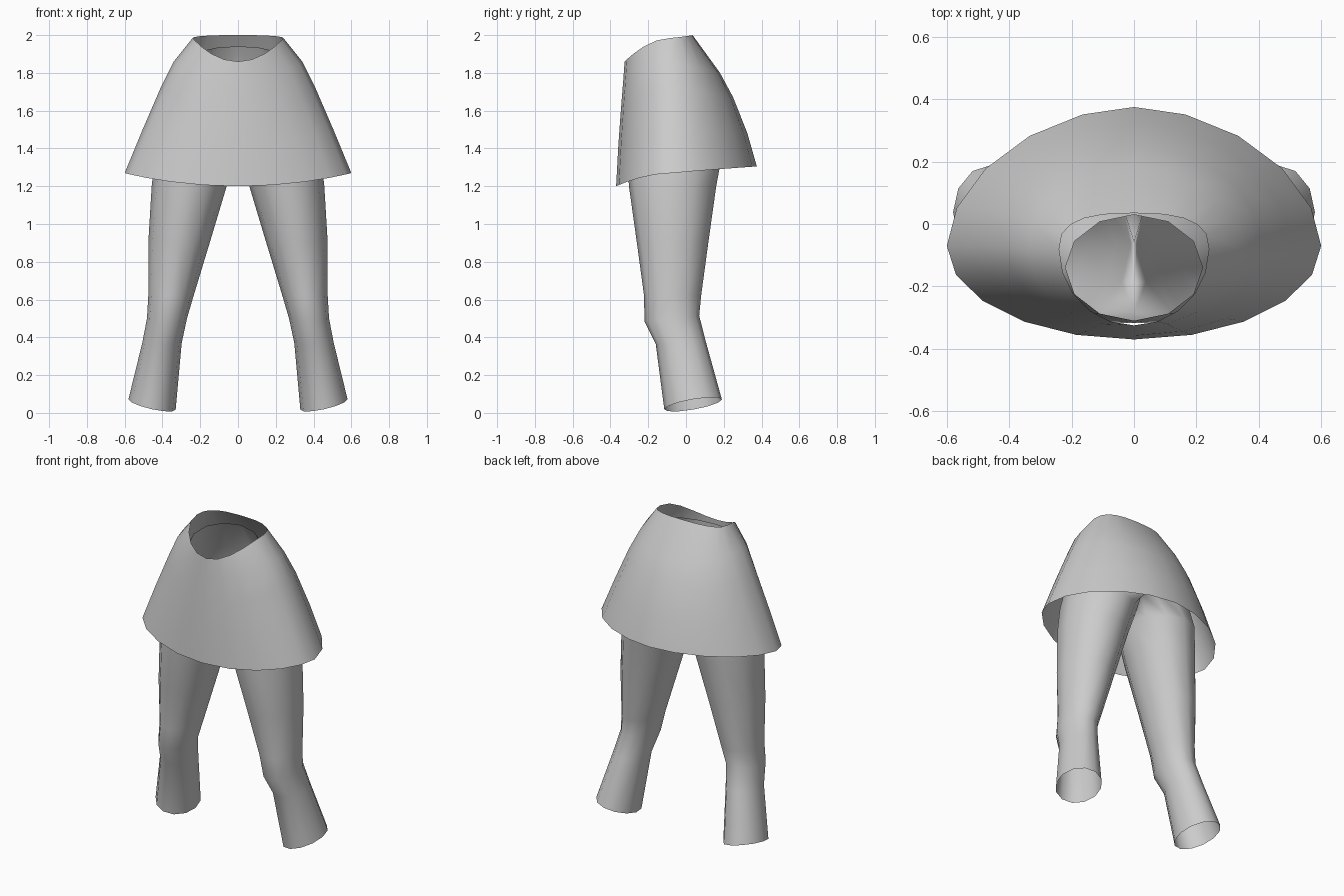
import bpy, bmesh, math

if "Cube" in bpy.data.objects:
    bpy.data.objects.remove(bpy.data.objects["Cube"])

grey = bpy.data.materials.new("plain grey")
grey.diffuse_color = (0.6, 0.6, 0.6, 1)
grey.use_nodes = True
grey.node_tree.nodes["Principled BSDF"].inputs["Base Color"].default_value = grey.diffuse_color


def spow(v, e):
    """Signed power, for rounded-square cross-sections."""
    return math.copysign(abs(v) ** e, v)


def loft(name, rings, drop_centre=False):
    """Open tube through rings of equal point count."""
    bm = bmesh.new()
    loops = [[bm.verts.new(p) for p in ring] for ring in rings]
    n = len(loops[0])
    for a, b in zip(loops, loops[1:]):
        for i in range(n):
            j = (i + 1) % n
            quad = (a[i], a[j], b[j], b[i])
            if drop_centre and all(v.co.x < 1e-5 for v in quad):
                continue
            bm.faces.new(quad).smooth = True
    bmesh.ops.delete(bm, geom=[v for v in bm.verts if not v.link_faces], context='VERTS')
    bmesh.ops.remove_doubles(bm, verts=bm.verts, dist=1e-4)
    bmesh.ops.recalc_face_normals(bm, faces=bm.faces)
    mesh = bpy.data.meshes.new(name)
    bm.to_mesh(mesh)
    bm.free()
    mesh.materials.append(grey)
    obj = bpy.data.objects.new(name, mesh)
    bpy.context.collection.objects.link(obj)
    return obj


# Skirt: half width, side y, front y, back y, front z, side z, back z, back squareness
def skirt_ring(hw, ys, yf, yb, zf, zs, zb, e, n=20):
    pts = []
    for i in range(n):
        a = 2 * math.pi * i / n
        c, s = math.cos(a), math.sin(a)
        if s < -1e-6:
            pts.append((hw * c, ys + (ys - yf) * s, zs + (zf - zs) * abs(s) ** 1.9))
        else:
            s = max(s, 0)
            pts.append((hw * spow(c, e), ys + (yb - ys) * s ** e, zs + (zb - zs) * s))
    return pts


loft("skirt", [skirt_ring(*r) for r in (
    (0.60, -0.07, -0.370, 0.375, 1.20, 1.27, 1.305, 1.10),
    (0.505, -0.07, -0.358, 0.325, 1.42, 1.50, 1.48, 1.05),
    (0.41, -0.07, -0.345, 0.250, 1.60, 1.72, 1.67, 1.00),
    (0.34, -0.08, -0.333, 0.180, 1.75, 1.86, 1.80, 0.95),
    (0.24, -0.08, -0.325, 0.035, 1.86, 1.985, 2.00, 0.75))])


# Leg and half pelvis: z, inner x, outer x, front y, back y, z slope along x and y
def leg_ring(z, xi, xo, yf, yb, tx, ty, n=12):
    cx, cy, rx, ry = (xi + xo) / 2, (yf + yb) / 2, (xo - xi) / 2, (yb - yf) / 2
    pts = []
    for i in range(n):
        a = 2 * math.pi * i / n
        dx, dy = rx * math.cos(a), ry * math.sin(a)
        x = max(0, cx + dx)
        pts.append((x if x > 1e-5 else 0, cy + dy, z + tx * dx + ty * dy))
    return pts


legs = loft("legs_and_pelvis", [leg_ring(*r) for r in (
    (0.045, 0.330, 0.580, -0.115, 0.190, 0.22, 0.17),
    (0.37, 0.298, 0.507, -0.160, 0.105, 0, 0.05),
    (0.50, 0.270, 0.482, -0.220, 0.070, 0, 0.10),
    (0.62, 0.235, 0.475, -0.222, 0.080, 0, 0),
    (0.90, 0.150, 0.475, -0.260, 0.118, 0, 0),
    (1.20, 0.060, 0.457, -0.302, 0.160, 0, 0),
    (1.36, 0.010, 0.440, -0.312, 0.190, 0, 0),
    (1.50, -0.160, 0.410, -0.318, 0.200, 0, 0),
    (1.70, -0.340, 0.340, -0.318, 0.150, 0, 0.1),
    (1.89, -0.220, 0.220, -0.310, 0.030, 0, 0.3))], drop_centre=True)
mirror = legs.modifiers.new("mirror", 'MIRROR')
mirror.use_axis[0] = True
mirror.merge_threshold = 0.001
